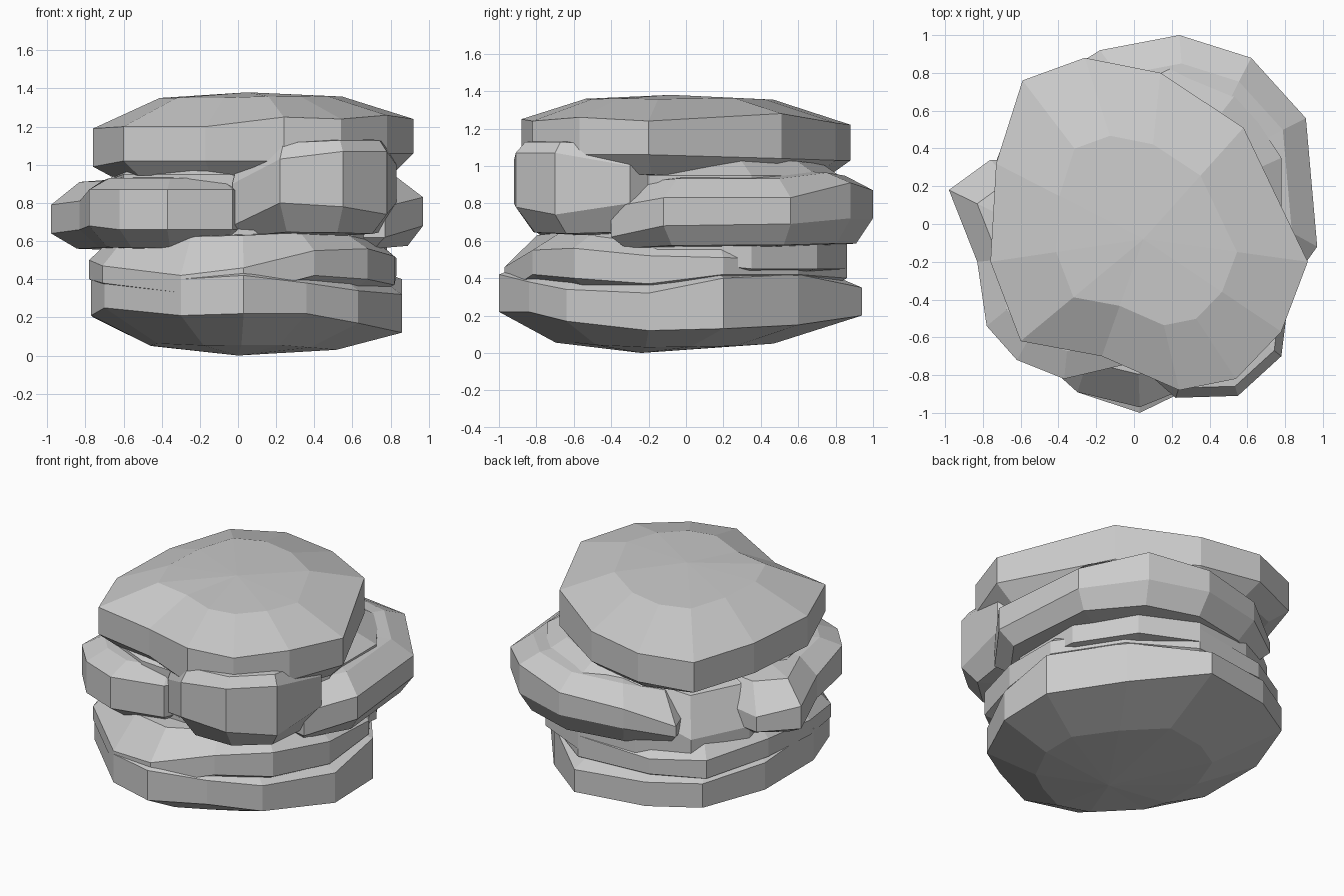
import bpy, bmesh
from mathutils import Vector


def slab(name, outline, centre, top, bottom):
    """Flat-faced stone layer. outline: (x, y, z_low, z_high) going round;
    top / bottom: (ring scale, blend of ring towards apex height, apex z)."""
    bm = bmesh.new()
    c = Vector(centre)

    def ring(k, scale=1.0, blend=0.0, apex=0.0):
        out = []
        for p in outline:
            xy = c + (Vector(p[:2]) - c) * scale
            out.append(bm.verts.new((xy.x, xy.y, p[k] + (apex - p[k]) * blend)))
        return out

    rings = [ring(2, *bottom), ring(2), ring(3), ring(3, *top)]
    n = len(outline)
    for a, b in zip(rings, rings[1:]):
        for i in range(n):
            j = (i + 1) % n
            bm.faces.new((a[i], a[j], b[j], b[i]))
    for r, spec in ((rings[0], bottom), (rings[-1], top)):
        tip = bm.verts.new((c.x, c.y, spec[2]))
        for i in range(n):
            bm.faces.new((r[i], r[(i + 1) % n], tip))
    bmesh.ops.recalc_face_normals(bm, faces=bm.faces)
    me = bpy.data.meshes.new(name)
    bm.to_mesh(me)
    bm.free()
    ob = bpy.data.objects.new(name, me)
    bpy.context.collection.objects.link(ob)
    return ob


# Rounded underside and lowest band
slab("base_layer", [
    (.03, -1, .22, .42), (.36, -.84, .22, .38), (.63, -.64, .17, .34),
    (.86, -.2, .12, .32), (.86, .2, .13, .4), (.56, .6, .15, .42),
    (.17, .94, .2, .35), (-.3, .86, .2, .36), (-.6, .68, .2, .36),
    (-.76, .25, .2, .38), (-.77, -.25, .21, .42), (-.7, -.52, .25, .43),
    (-.3, -.89, .21, .4)],
    (0, -.24), (.85, .5, .5), (.6, .75, 0))

# Second layer, sloping in towards its top
slab("lower_layer", [
    (.03, -.97, .32, .46), (.4, -.82, .42, .55), (.68, -.6, .4, .56),
    (.82, -.2, .37, .52), (.83, .2, .42, .51), (.57, .6, .42, .5),
    (.2, .86, .4, .54), (-.3, .82, .4, .5), (-.6, .64, .38, .5),
    (-.75, .2, .4, .52), (-.78, -.2, .4, .5), (-.71, -.52, .38, .47),
    (-.3, -.89, .33, .42)],
    (0, 0), (.82, .85, .66), (.92, .4, .3))

# Recessed core seen in the gaps between the layers
slab("core", [
    (.78, -.15, .5, .95), (.6, -.48, .5, .95), (.25, -.7, .5, .95),
    (-.25, -.66, .5, .95), (-.6, -.5, .5, .95), (-.68, -.1, .5, .92),
    (-.68, .3, .5, .62), (-.5, .66, .46, .62), (-.2, .82, .45, .8),
    (.2, .86, .45, .92), (.55, .7, .45, .95), (.78, .35, .45, .95)],
    (0, 0), (.85, .5, 1.1), (.85, .5, .4))

# Left lobe of the middle layer
slab("left_lobe", [
    (-.03, -.74, .66, .87), (-.37, -.82, .66, .87), (-.62, -.72, .66, .87),
    (-.78, -.54, .68, .87), (-.83, -.2, .66, .81), (-.98, .18, .64, .79),
    (-.76, .34, .62, .72), (-.3, .3, .64, .76), (.15, -.35, .66, .85)],
    (-.3, -.15), (.78, .75, .95), (.8, .8, .54))

# Right and back lobe of the middle layer
slab("back_lobe", [
    (.77, -.4, .62, .78), (.97, -.12, .68, .83), (.91, .56, .69, .83),
    (.62, .88, .72, .91), (.24, 1, .72, .87), (-.18, .92, .71, .84),
    (-.45, .75, .66, .73), (-.3, .3, .64, .76), (.3, -.3, .62, .78)],
    (.3, .25), (.8, .6, 1.0), (.88, .75, .54))

# Front block hanging under the top layer
slab("front_block", [
    (-.03, -.7, .68, .9), (.22, -.92, .8, 1.03), (.55, -.91, .78, 1.07),
    (.78, -.7, .74, 1.07), (.83, -.3, .8, 1.0), (.5, .1, .8, 1.0),
    (0, -.2, .72, .95)],
    (.4, -.4), (.9, .65, 1.16), (.8, .85, .62))

# Broad domed top layer
slab("top_layer", [
    (.92, -.2, 1.06, 1.24), (.78, -.57, 1.06, 1.26), (.54, -.82, 1.05, 1.24),
    (.24, -.88, 1.02, 1.25),
    (-.17, -.7, 1.02, 1.2), (-.6, -.62, 1.02, 1.2), (-.76, -.2, .99, 1.19),
    (-.73, .32, 1, 1.2), (-.59, .76, 1, 1.2), (-.26, .88, 1.03, 1.22),
    (.14, .8, 1.03, 1.23), (.58, .51, 1.04, 1.28)],
    (.05, -.08), (.57, .84, 1.38), (.88, .75, .92))
